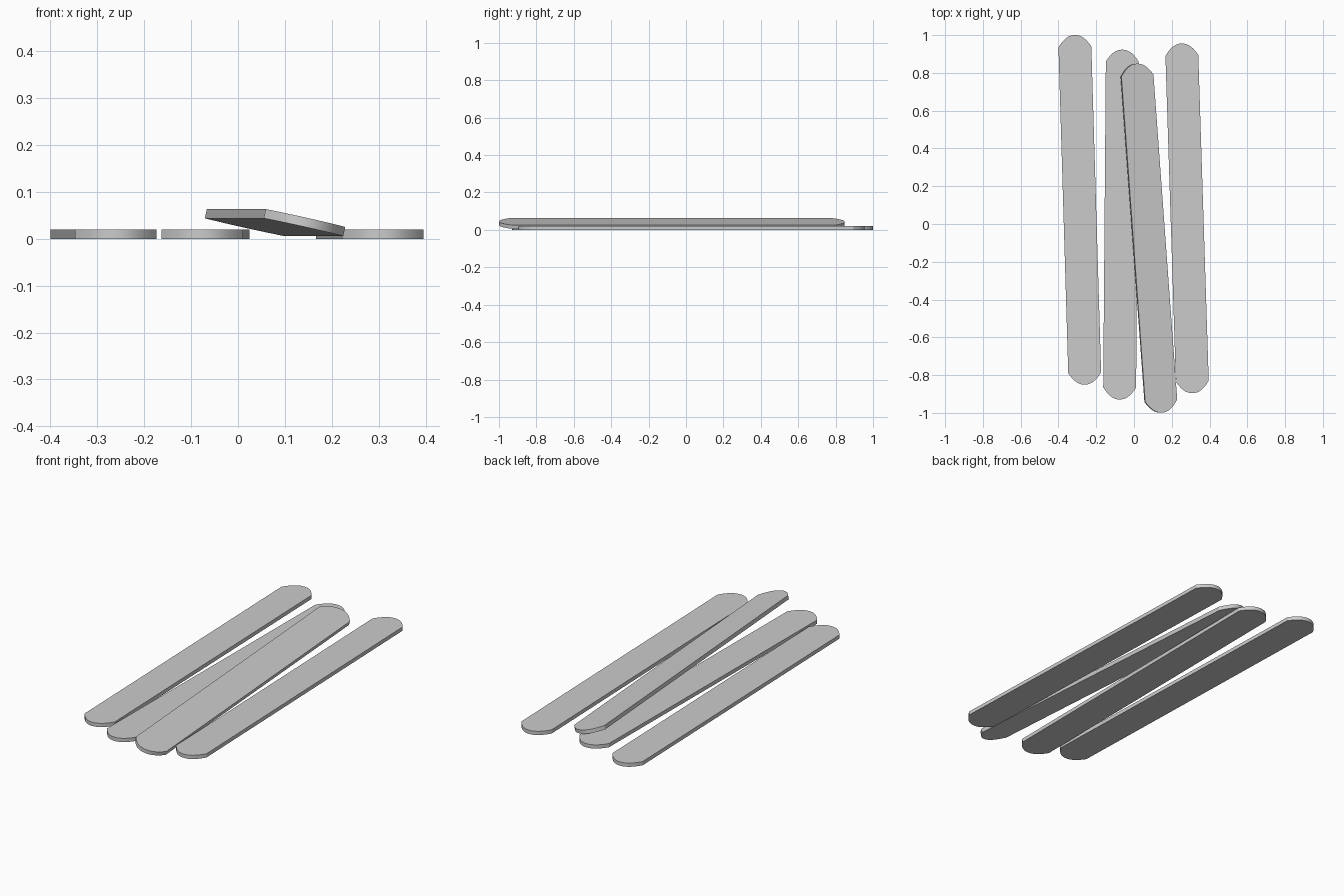
import bpy, bmesh
from math import cos, sin, pi

if "Cube" in bpy.data.objects:
    bpy.data.objects.remove(bpy.data.objects["Cube"])

HALF_W, HALF_L, RISE, THICK = 0.087, 0.926, 0.063, 0.02
SEGS = 14


def stick_mesh():
    # rounded end cap, swept right to left, then mirrored to the other end
    cap = []
    for i in range(SEGS + 1):
        t = 1 - 2 * i / SEGS
        cap.append((HALF_W * t, HALF_L - RISE * abs(t) ** 2.2))
    outline = cap + [(-x, -y) for x, y in cap]
    bm = bmesh.new()
    face = bm.faces.new([bm.verts.new((x, y, -THICK / 2)) for x, y in outline])
    # extrude to thickness
    ext = bmesh.ops.extrude_face_region(bm, geom=[face])
    top = [v for v in ext["geom"] if isinstance(v, bmesh.types.BMVert)]
    bmesh.ops.translate(bm, verts=top, vec=(0, 0, THICK))
    bmesh.ops.recalc_face_normals(bm, faces=bm.faces)
    mesh = bpy.data.meshes.new("flat_stick")
    bm.to_mesh(mesh)
    bm.free()
    return mesh


# name, centre, roll about the long axis, turn about z
STICKS = [
    ("left_stick", (-0.287, 0.075, 0.01), 0.0, 0.030),
    ("middle_stick", (-0.069, -0.003, 0.01), 0.0, -0.008),
    ("leaning_stick", (0.079, -0.075, 0.0345), 0.22, 0.073),
    ("right_stick", (0.281, 0.03, 0.01), 0.0, 0.032),
]

for name, loc, roll, turn in STICKS:
    ob = bpy.data.objects.new(name, stick_mesh())
    bpy.context.collection.objects.link(ob)
    ob.location = loc
    ob.rotation_euler = (0, roll, turn)
    bpy.ops.object.select_all(action='DESELECT')
    bpy.context.view_layer.objects.active = ob
    ob.select_set(True)
    bpy.ops.object.shade_smooth_by_angle(angle=pi / 7)
